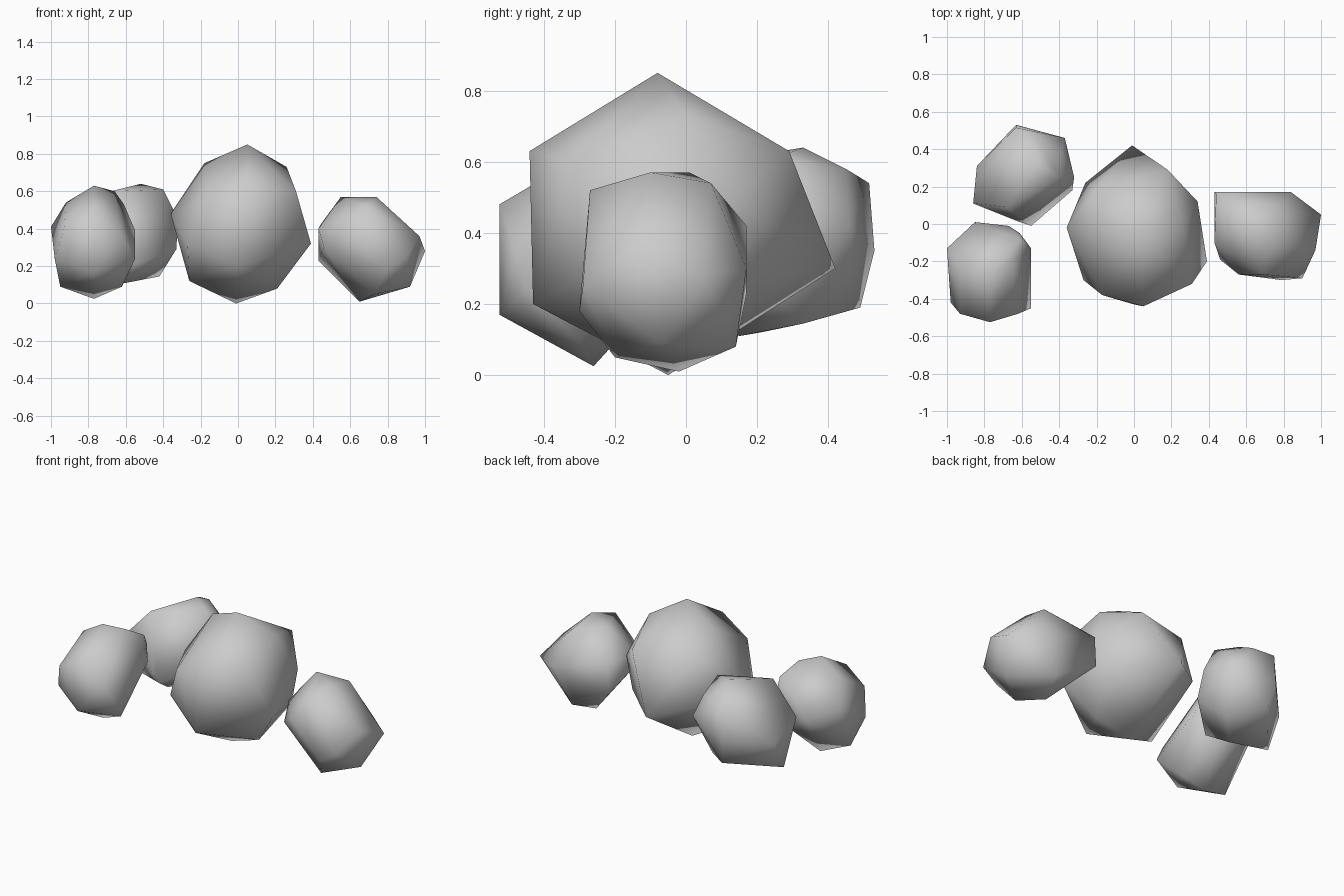
import bpy, bmesh

stone = bpy.data.materials.new("stone_grey")
stone.diffuse_color = (0.6, 0.6, 0.6, 1)


def rock(name, corners):
    """A chunky boulder wrapped around a few corner points."""
    bm = bmesh.new()
    for c in corners:
        bm.verts.new(c)
    hull = bmesh.ops.convex_hull(bm, input=bm.verts[:])
    loose = {v for v in hull["geom_interior"] + hull["geom_unused"]
             if isinstance(v, bmesh.types.BMVert) and not v.link_faces}
    bmesh.ops.delete(bm, geom=list(loose), context='VERTS')
    bmesh.ops.recalc_face_normals(bm, faces=bm.faces[:])
    for f in bm.faces:
        f.smooth = True
    mesh = bpy.data.meshes.new(name)
    bm.to_mesh(mesh)
    bm.free()
    mesh.materials.append(stone)
    bpy.context.collection.objects.link(bpy.data.objects.new(name, mesh))


# large centre boulder
rock("centre_rock", [
    (0.05, -0.08, 0.85), (-0.01, -0.05, 0.0), (-0.01, 0.42, 0.30),
    (0.18, 0.29, 0.63), (0.34, 0.12, 0.49), (0.39, -0.20, 0.32),
    (0.31, -0.32, 0.60), (0.05, -0.44, 0.63), (0.0, -0.43, 0.20),
    (-0.17, -0.38, 0.54), (-0.27, -0.30, 0.32), (-0.36, -0.02, 0.48),
    (-0.26, 0.22, 0.36), (-0.26, -0.15, 0.12), (0.21, -0.09, 0.08),
    (0.26, 0.0, 0.73), (-0.18, 0.0, 0.75), (0.31, 0.10, 0.27),
    (-0.20, 0.19, 0.64)])

# boulder standing apart on the right
rock("right_rock", [
    (0.43, 0.17, 0.23), (0.44, 0.17, 0.42), (0.84, 0.17, 0.30),
    (1.0, 0.05, 0.28), (0.97, -0.14, 0.36), (0.92, -0.07, 0.09),
    (0.71, 0.14, 0.08), (0.79, -0.30, 0.18), (0.90, -0.29, 0.25),
    (0.69, -0.27, 0.52), (0.56, -0.27, 0.38), (0.46, -0.19, 0.30),
    (0.43, -0.10, 0.40), (0.55, 0.01, 0.57), (0.74, 0.07, 0.54),
    (0.74, -0.10, 0.57), (0.65, -0.02, 0.01), (0.73, -0.20, 0.05)])

# boulder at the front left
rock("front_left_rock", [
    (-0.77, -0.27, 0.63), (-0.77, -0.26, 0.025), (-0.77, -0.525, 0.17),
    (-0.77, -0.525, 0.48), (-0.55, -0.13, 0.39), (-0.55, -0.45, 0.24),
    (-0.62, -0.48, 0.36), (-1.0, -0.13, 0.41), (-0.98, -0.42, 0.24),
    (-0.95, -0.31, 0.09), (-0.93, -0.48, 0.40), (-0.92, -0.25, 0.54),
    (-0.66, -0.20, 0.60), (-0.62, -0.30, 0.09), (-0.61, -0.08, 0.53),
    (-0.85, 0.01, 0.35), (-0.67, -0.01, 0.40), (-0.61, -0.05, 0.46),
    (-0.67, -0.10, 0.20)])

# boulder at the back left
rock("back_left_rock", [
    (-0.52, 0.33, 0.64), (-0.63, 0.53, 0.35), (-0.63, 0.515, 0.54),
    (-0.52, 0.45, 0.58), (-0.37, 0.46, 0.42), (-0.40, 0.25, 0.61),
    (-0.39, 0.38, 0.53), (-0.32, 0.25, 0.45), (-0.33, 0.18, 0.29),
    (-0.42, 0.33, 0.145), (-0.60, 0.49, 0.19), (-0.55, -0.01, 0.21),
    (-0.61, 0.01, 0.25), (-0.86, 0.11, 0.41), (-0.84, 0.31, 0.30),
    (-0.60, 0.15, 0.11), (-0.68, 0.09, 0.60), (-0.84, 0.21, 0.12)])
